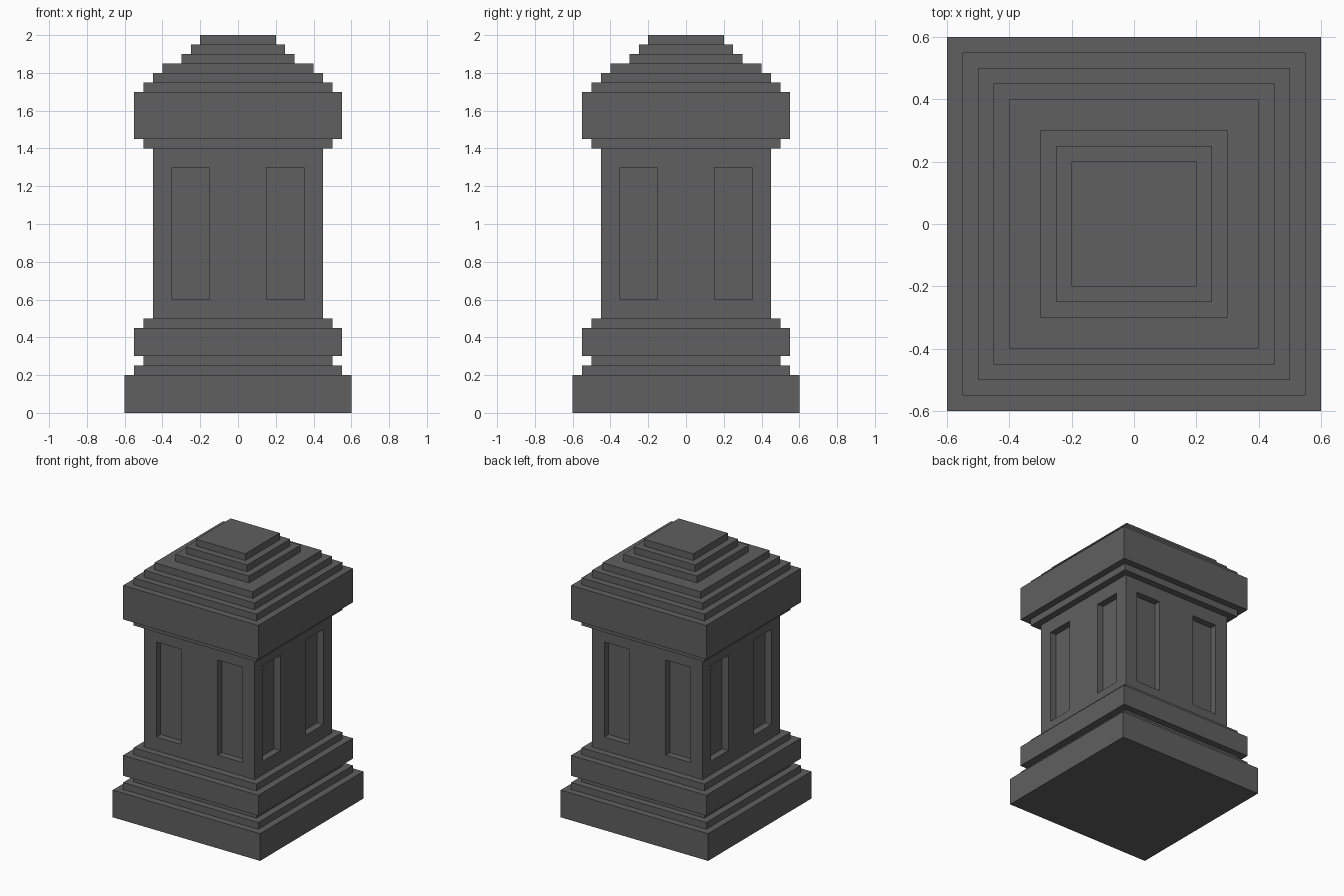
import bpy, bmesh
from mathutils import Vector

if "Cube" in bpy.data.objects:
    bpy.data.objects.remove(bpy.data.objects["Cube"])

stone = bpy.data.materials.new("dark grey stone")
stone.diffuse_color = (0.115, 0.115, 0.115, 1)
stone.use_nodes = True
stone.node_tree.nodes["Principled BSDF"].inputs["Base Color"].default_value = stone.diffuse_color


def finish(bm, name):
    bmesh.ops.recalc_face_normals(bm, faces=bm.faces[:])
    mesh = bpy.data.meshes.new(name)
    bm.to_mesh(mesh)
    bm.free()
    mesh.materials.append(stone)
    obj = bpy.data.objects.new(name, mesh)
    bpy.context.collection.objects.link(obj)
    return obj


def stepped_block(z, steps):
    """Closed square stack; steps are (half width, top height)."""
    bm = bmesh.new()
    rings = []
    for half, top in steps:
        for h in (z, top):
            rings.append([bm.verts.new((sx * half, sy * half, h))
                          for sx, sy in ((-1, -1), (1, -1), (1, 1), (-1, 1))])
        z = top
    for a, b in zip(rings, rings[1:]):
        for i in range(4):
            j = (i + 1) % 4
            bm.faces.new((a[i], a[j], b[j], b[i]))
    bm.faces.new(rings[0][::-1])
    bm.faces.new(rings[-1])
    return bm


# stepped plinth
finish(stepped_block(0, [(0.6, 0.2), (0.55, 0.25), (0.5, 0.3),
                         (0.55, 0.45), (0.5, 0.5)]), "plinth")

# stepped cap, rising to a flat top
finish(stepped_block(1.4, [(0.5, 1.45), (0.55, 1.7), (0.5, 1.75), (0.45, 1.8),
                           (0.4, 1.85), (0.3, 1.9), (0.25, 1.95), (0.2, 2.0)]), "cap")

# shaft, sliced along the panel borders
bm = stepped_block(0.5, [(0.45, 1.4)])
cuts = [(axis, v) for axis in (0, 1) for v in (-0.35, -0.15, 0.15, 0.35)]
cuts += [(2, 0.6), (2, 1.3)]
for axis, v in cuts:
    n = Vector((0, 0, 0))
    n[axis] = 1
    bmesh.ops.bisect_plane(bm, geom=bm.verts[:] + bm.edges[:] + bm.faces[:],
                           plane_co=n * v, plane_no=n)
bm.normal_update()


def is_panel(f):
    c = f.calc_center_median()
    across = min(abs(c.x), abs(c.y))
    return abs(f.normal.z) < 0.5 and 0.6 < c.z < 1.3 and 0.15 < across < 0.35


# two sunken panels on each side
for f in [f for f in bm.faces if is_panel(f)]:
    inward = f.normal * -0.05
    new = bmesh.ops.extrude_face_region(bm, geom=[f])["geom"]
    bmesh.ops.translate(bm, vec=inward,
                        verts=[g for g in new if isinstance(g, bmesh.types.BMVert)])
    if f.is_valid:
        bmesh.ops.delete(bm, geom=[f], context='FACES_ONLY')
finish(bm, "panelled_shaft")
